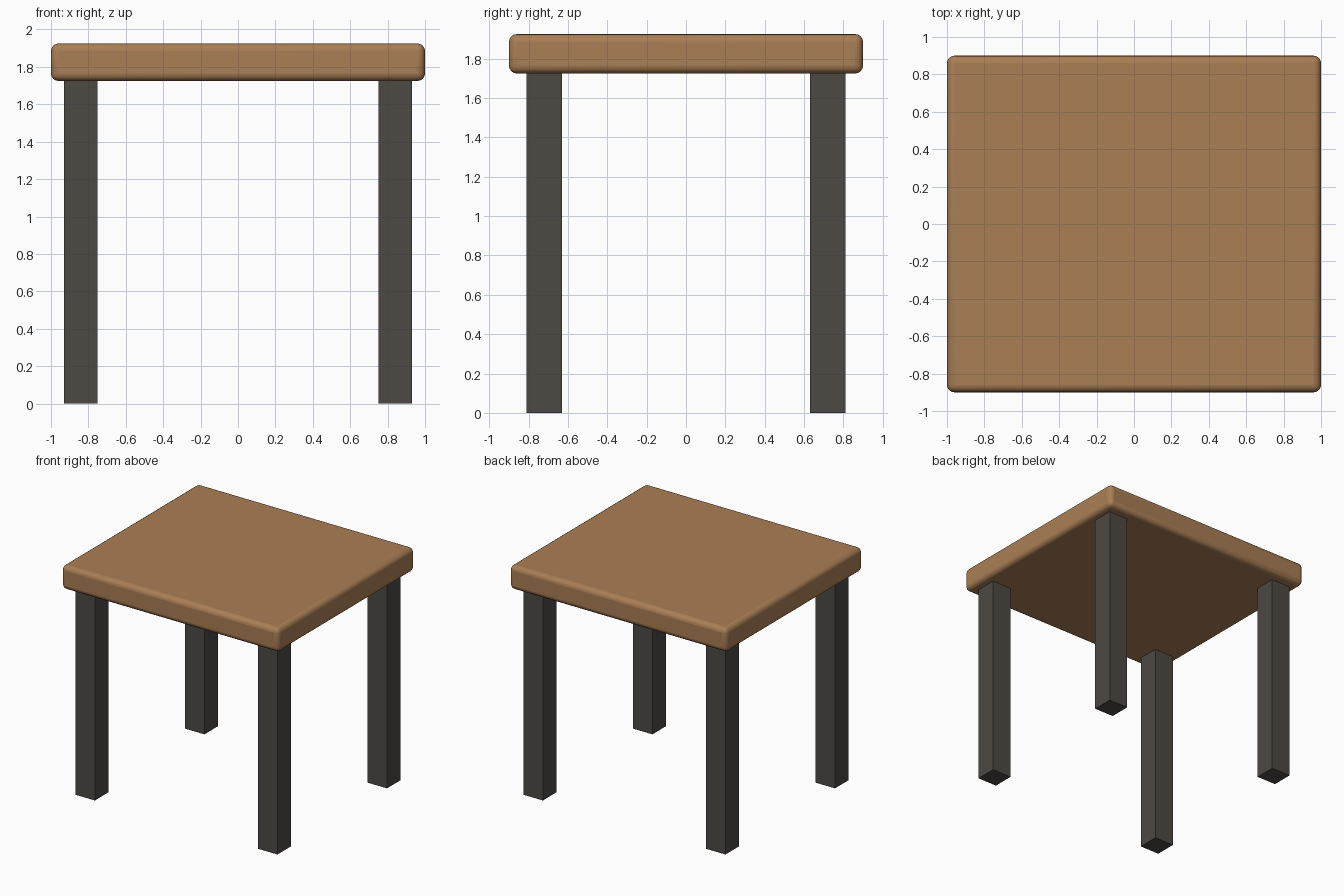
import bpy
import math

cube = bpy.data.objects.get("Cube")
if cube:
    bpy.data.objects.remove(cube, do_unlink=True)


def material(name, rgb):
    mat = bpy.data.materials.new(name)
    mat.use_nodes = True
    mat.diffuse_color = (*rgb, 1)
    mat.node_tree.nodes["Principled BSDF"].inputs["Base Color"].default_value = (*rgb, 1)
    return mat


def box(name, centre, size, mat):
    bpy.ops.mesh.primitive_cube_add(size=1, location=centre)
    obj = bpy.context.object
    obj.name = name
    obj.scale = size
    bpy.ops.object.transform_apply(location=False, rotation=False, scale=True)
    obj.data.materials.append(mat)
    return obj


wood = material("warm wood", (0.40, 0.21, 0.09))
dark = material("dark grey", (0.075, 0.068, 0.058))

TOP_Z, THICKNESS = 1.925, 0.2
UNDERSIDE = TOP_Z - THICKNESS

# Table top with rounded edges
top = box("table_top", (0, 0, TOP_Z - THICKNESS / 2), (2, 1.8, THICKNESS), wood)
bevel = top.modifiers.new("rounded_edges", 'BEVEL')
bevel.width = 0.04
bevel.segments = 4
bpy.ops.object.shade_smooth_by_angle(angle=math.radians(40))

# Four square legs
for side, x in (("left", 0.84), ("right", -0.84)):
    for end, y in (("front", -0.72), ("back", 0.72)):
        box(f"{end}_{side}_leg", (x, y, UNDERSIDE / 2), (0.18, 0.18, UNDERSIDE), dark)
